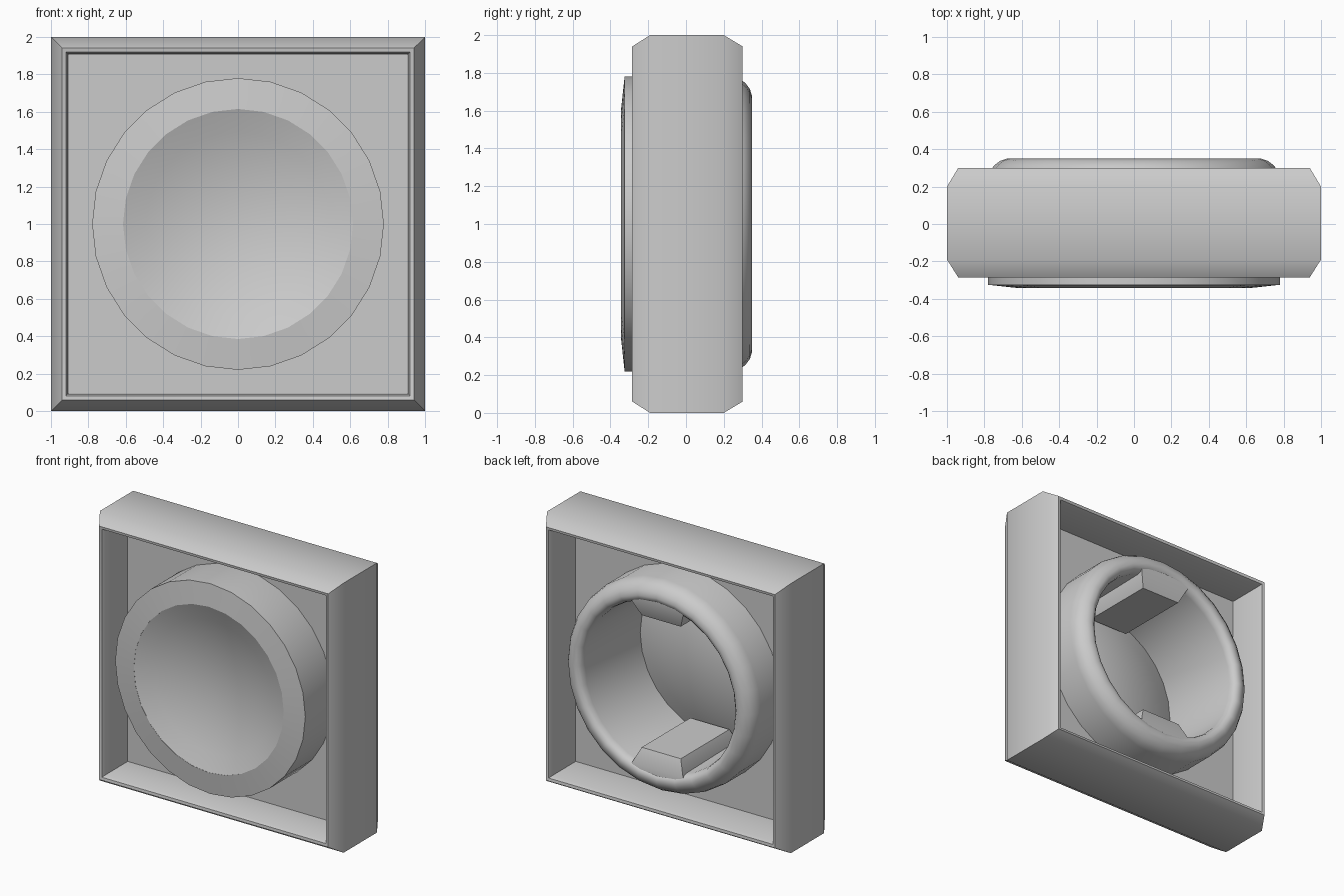
import bpy, bmesh, math

if "Cube" in bpy.data.objects:
    bpy.data.objects.remove(bpy.data.objects["Cube"])


def finish(name, bm, angle=35):
    bmesh.ops.recalc_face_normals(bm, faces=bm.faces[:])
    mesh = bpy.data.meshes.new(name)
    bm.to_mesh(mesh)
    bm.free()
    ob = bpy.data.objects.new(name, mesh)
    bpy.context.collection.objects.link(ob)
    bpy.ops.object.select_all(action='DESELECT')
    ob.select_set(True)
    bpy.context.view_layer.objects.active = ob
    bpy.ops.object.shade_smooth_by_angle(angle=math.radians(angle))
    return ob


def sweep(name, profile, sides, turn=0.0, scale=1.0, angle=35):
    """Sweep a closed (radius, y) profile around the y axis at z = 1."""
    bm = bmesh.new()
    rings = []
    for k in range(sides):
        a = turn + math.tau * k / sides
        rings.append([bm.verts.new((r * scale * math.cos(a), y, 1 + r * scale * math.sin(a)))
                      for r, y in profile])
    n = len(profile)
    for k in range(sides):
        p, q = rings[k], rings[(k + 1) % sides]
        for i in range(n):
            j = (i + 1) % n
            bm.faces.new((p[i], p[j], q[j], q[i]))
    return finish(name, bm, angle)


# Square frame with wide outer chamfer and small inner bevel
frame_profile = [(1.0, -0.19), (0.94, -0.285), (0.92, -0.28), (0.91, -0.26), (0.905, 0.0),
                 (0.91, 0.27), (0.92, 0.295), (0.94, 0.30), (1.0, 0.20)]
sweep("square_frame", frame_profile, 4, math.pi / 4, math.sqrt(2), 40)

# Thin middle panel, open where the tube passes through
sweep("middle_panel", [(0.91, -0.004), (0.5, -0.004), (0.5, 0.004), (0.91, 0.004)],
      4, math.pi / 4, math.sqrt(2)).hide_render = True
bpy.data.objects.remove(bpy.data.objects["middle_panel"])
bm = bmesh.new()
N = 48
inner, outer = [], []
for k in range(N):
    a = math.tau * k / N
    c, s = math.cos(a), math.sin(a)
    m = 0.907 / max(abs(c), abs(s))
    inner.append(bm.verts.new((0.765 * c, 0, 1 + 0.765 * s)))
    outer.append(bm.verts.new((m * c, 0, 1 + m * s)))
for k in range(N):
    j = (k + 1) % N
    bm.faces.new((inner[k], inner[j], outer[j], outer[k]))
finish("middle_panel", bm)

# Round tube with faceted front rim and rolled back lip
tube_profile = [(0.78, -0.325), (0.615, -0.343), (0.625, 0.29), (0.633, 0.322), (0.652, 0.341),
                (0.68, 0.349), (0.715, 0.338), (0.748, 0.313), (0.77, 0.28), (0.78, 0.235)]
sweep("round_tube", tube_profile, 28)

# Shallow concave dish closing the front of the tube
bm = bmesh.new()
sides, steps, depth, radius = 28, 5, 0.13, 0.616
center = bm.verts.new((0, -0.342 + depth, 1))
previous = None
for i in range(1, steps + 1):
    t = i / steps
    y = -0.342 + depth * (1 - t * t)
    ring = [bm.verts.new((radius * t * math.cos(math.tau * k / sides), y,
                          1 + radius * t * math.sin(math.tau * k / sides))) for k in range(sides)]
    for k in range(sides):
        j = (k + 1) % sides
        if previous:
            bm.faces.new((previous[k], previous[j], ring[j], ring[k]))
        else:
            bm.faces.new((center, ring[j], ring[k]))
    previous = ring
finish("front_dish", bm)

# Chamfered blocks inside the tube, mirrored bottom and top
for name, side in (("lower_block", -1), ("upper_block", 1)):
    bm = bmesh.new()
    levels = []
    for hx, y0, y1, r in ((0.16, -0.28, 0.29, 0.49), (0.21, -0.325, 0.335, 0.60),
                          (0.21, -0.325, 0.335, 0.66)):
        levels.append([bm.verts.new((x, y, 1 + side * r))
                       for x, y in ((-hx, y0), (hx, y0), (hx, y1), (-hx, y1))])
    bm.faces.new(levels[0])
    bm.faces.new(levels[-1])
    for p, q in zip(levels, levels[1:]):
        for k in range(4):
            j = (k + 1) % 4
            bm.faces.new((p[k], p[j], q[j], q[k]))
    finish(name, bm, 25)
